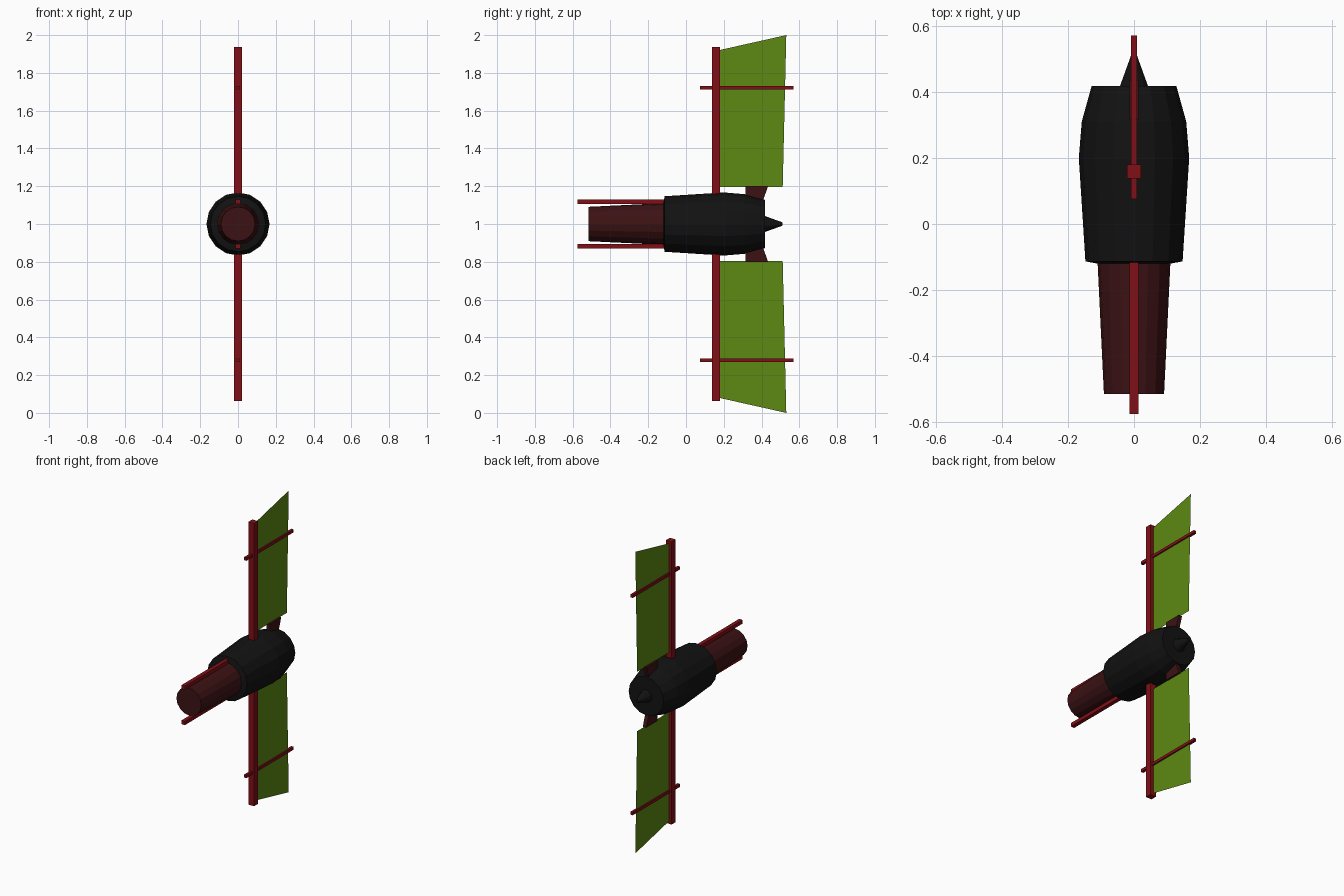
import bpy, bmesh, math

if "Cube" in bpy.data.objects:
    bpy.data.objects.remove(bpy.data.objects["Cube"])


def material(name, rgb):
    m = bpy.data.materials.new(name)
    m.diffuse_color = (*rgb, 1)
    m.use_nodes = True
    m.node_tree.nodes["Principled BSDF"].inputs["Base Color"].default_value = m.diffuse_color
    return m


BLACK = material("black_hull", (0.006, 0.006, 0.006))
MAROON = material("dark_maroon", (0.045, 0.006, 0.007))
RED = material("red_frame", (0.22, 0.005, 0.008))
GREEN = material("green_panel", (0.11, 0.25, 0.006))


def finish(name, bm, mat, recalc=True):
    if recalc:
        bmesh.ops.recalc_face_normals(bm, faces=bm.faces)
    me = bpy.data.meshes.new(name)
    bm.to_mesh(me)
    bm.free()
    me.materials.append(mat)
    ob = bpy.data.objects.new(name, me)
    bpy.context.collection.objects.link(ob)
    return ob


def lathe(name, profile, mat, sides=16):
    """Closed solid turned about the y axis at z = 1; profile is (y, radius)."""
    bm = bmesh.new()
    rings = []
    for y, r in profile:
        rings.append([bm.verts.new((r * math.cos(2 * math.pi * i / sides), y,
                                    1 + r * math.sin(2 * math.pi * i / sides)))
                      for i in range(sides)])
    for a, b in zip(rings, rings[1:]):
        for i in range(sides):
            j = (i + 1) % sides
            bm.faces.new((a[i], a[j], b[j], b[i]))
    bm.faces.new(rings[0])
    bm.faces.new(rings[-1])
    return finish(name, bm, mat)


def slab(name, outline, half, mat):
    """Side outline of (y, z) points, given thickness across x."""
    bm = bmesh.new()
    f = bm.faces.new([bm.verts.new((-half, y, z)) for y, z in outline])
    if half:
        ext = bmesh.ops.extrude_face_region(bm, geom=[f], use_keep_orig=True)
        verts = [v for v in ext["geom"] if isinstance(v, bmesh.types.BMVert)]
        bmesh.ops.translate(bm, verts=verts, vec=(2 * half, 0, 0))
    return finish(name, bm, mat, bool(half))


def rect(y0, y1, z0, z1):
    return [(y0, z0), (y1, z0), (y1, z1), (y0, z1)]


# Central body
lathe("hull", [(-0.12, 0.11), (-0.113, 0.147), (0.2, 0.167),
               (0.31, 0.158), (0.418, 0.128)], BLACK)
lathe("nose_barrel", [(-0.515, 0.091), (-0.10, 0.111)], MAROON)
lathe("tail_cone", [(0.41, 0.045), (0.51, 0.009)], BLACK)

# Wing parts, mirrored above and below the body axis
for side, s in (("upper", 1), ("lower", -1)):
    def flip(points):
        return [(y, 1 + s * h) for y, h in points]
    slab(side + "_rail", flip(rect(-0.575, -0.10, 0.105, 0.129)), 0.013, RED)
    slab(side + "_mast", flip(rect(0.138, 0.18, 0.13, 0.937)), 0.021, RED)
    slab(side + "_crossbar", flip(rect(0.075, 0.57, 0.711, 0.73)), 0.009, RED)
    slab(side + "_panel", flip([(0.16, 0.197), (0.512, 0.197),
                                (0.531, 1.0), (0.16, 0.917)]), 0, GREEN)
    slab(side + "_panel_strut", flip([(0.316, 0.10), (0.40, 0.10),
                                      (0.434, 0.2), (0.316, 0.2)]), 0.013, MAROON)
